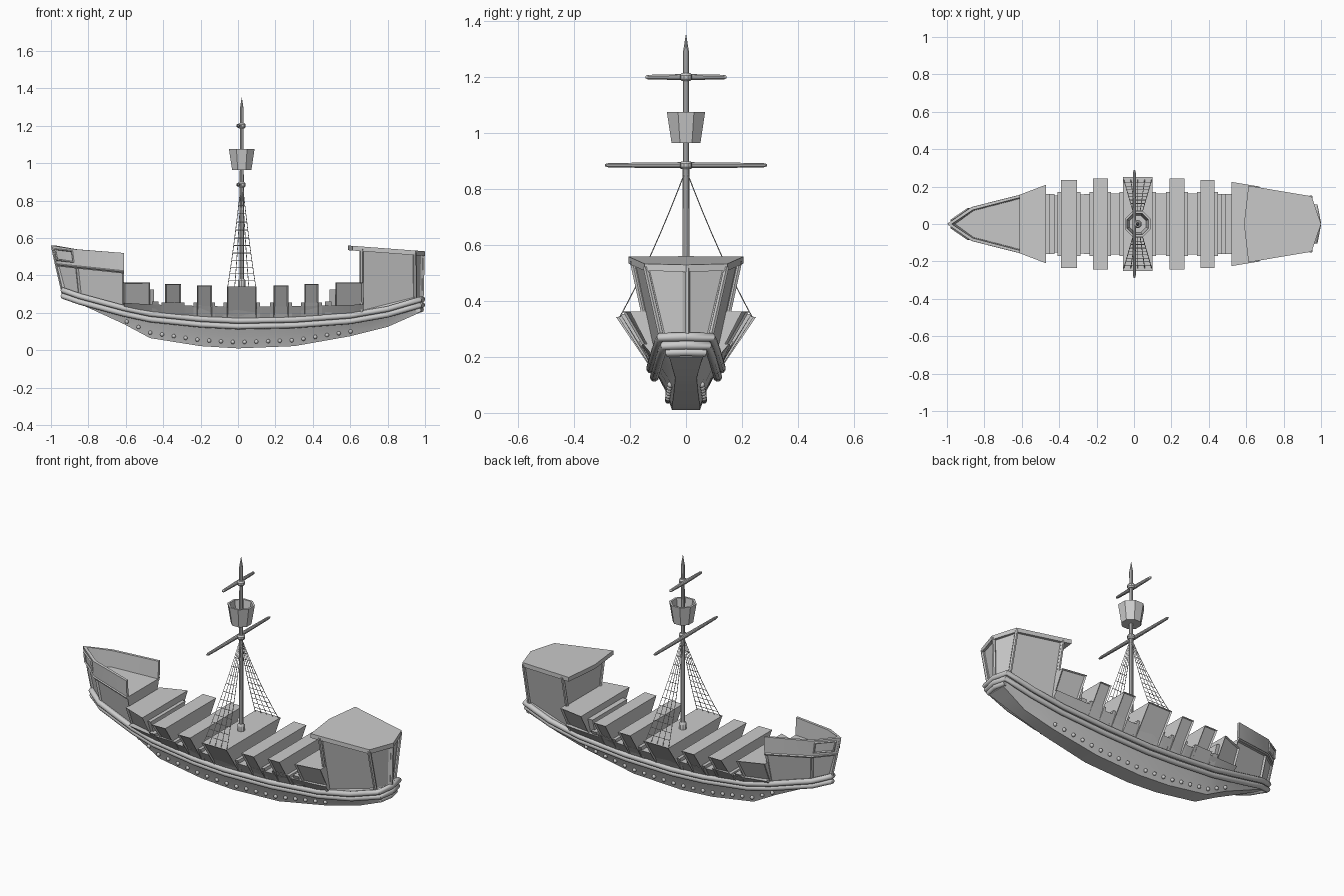
import bpy, bmesh, math
from mathutils import Vector

if "Cube" in bpy.data.objects:
    bpy.data.objects.remove(bpy.data.objects["Cube"])


def finish(ob, angle=30):
    bpy.ops.object.select_all(action='DESELECT')
    ob.select_set(True)
    bpy.context.view_layer.objects.active = ob
    bpy.ops.object.shade_smooth_by_angle(angle=math.radians(angle))
    return ob


def loft(name, rings, closed=False, inset=0):
    """Bridge rings of points; cap the ends unless closed; optionally recess side panels."""
    bm = bmesh.new()
    vs = [[bm.verts.new(p) for p in r] for r in rings]
    n = len(rings[0])
    for a, b in zip(vs, vs[1:] + (vs[:1] if closed else [])):
        for i in range(n):
            j = (i + 1) % n
            bm.faces.new((a[i], a[j], b[j], b[i]))
    if not closed:
        bm.faces.new(vs[0])
        bm.faces.new(vs[-1])
    bmesh.ops.recalc_face_normals(bm, faces=bm.faces)
    if inset:
        fs = [f for f in bm.faces if abs(f.normal.z) < .8 and f.calc_area() > .004
              and (abs(f.normal.y) > .4 or f.normal.x > .5 and abs(f.normal.y) > .1)]
        bmesh.ops.inset_individual(bm, faces=fs, thickness=inset, depth=-.008)
    me = bpy.data.meshes.new(name)
    bm.to_mesh(me)
    bm.free()
    ob = bpy.data.objects.new(name, me)
    bpy.context.collection.objects.link(ob)
    return finish(ob)


def sym(half):
    return half + [(x, -y, z) for x, y, z in reversed(half)]


def lathe(name, prof, n=12, loc=(0, 0, 0), rot=(0, 0, 0)):
    rings = [[(r * math.cos((k + .5) * math.tau / n), r * math.sin((k + .5) * math.tau / n), z)
              for k in range(n)] for r, z in prof]
    ob = loft(name, rings)
    ob.location, ob.rotation_euler = loc, rot
    return ob


def rods(name, paths, r, res=2, cyclic=False):
    cu = bpy.data.curves.new(name, 'CURVE')
    cu.dimensions, cu.bevel_depth, cu.bevel_resolution = '3D', r, res
    cu.use_fill_caps = True
    for path in paths:
        s = cu.splines.new('POLY')
        s.points.add(len(path) - 1)
        s.use_cyclic_u = cyclic
        for p, c in zip(s.points, path):
            p.co = (*c, 1)
    ob = bpy.data.objects.new(name, cu)
    bpy.context.collection.objects.link(ob)
    bpy.ops.object.select_all(action='DESELECT')
    ob.select_set(True)
    bpy.context.view_layer.objects.active = ob
    bpy.ops.object.convert(target='MESH')
    return finish(bpy.context.object, 50)


# Hull lines: x, keel z, keel half-width, wale z, wale half-width
LINES = [(-.935, .29, .006, .335, .008), (-.85, .25, .022, .305, .055), (-.61, .14, .045, .24, .095),
         (-.47, .065, .05, .21, .108), (-.2, .022, .05, .182, .12), (0, .01, .05, .172, .122),
         (.3, .022, .05, .178, .122), (.6, .075, .043, .2, .115), (.8, .125, .038, .235, .105),
         (.97, .2, .06, .285, .088)]


def line(x):
    for a, b in zip(LINES, LINES[1:]):
        if x <= b[0]:
            t = (x - a[0]) / (b[0] - a[0])
            return [p + (q - p) * t for p, q in zip(a, b)][1:]
    return list(LINES[-1][1:])


xs = [-.935, -.9, -.85, -.77, -.69, -.61, -.54, -.47, -.33, -.2, 0, .15, .3, .45, .6, .7, .8, .9, .97]

# Lower hull
rings = []
for x in xs:
    zk, bk, zw, bw = line(x)
    rings.append(sym([(x, bk, zk), (x, bk + (bw - bk) * .3, zk + (zw - zk) * .4), (x, bw, zw)]))
loft("hull", rings)

# Wales wrapping round the hull
for k, (dz, dy) in enumerate([(-.015, .004), (-.045, -.009)]):
    side = [(x, max(.004, line(x)[3] + dy), line(x)[2] + dz) for x in xs]
    path = side + [(.985, 0, .287 + dz)] + [(x, -y, z) for x, y, z in reversed(side)]
    rods("wale_%d" % k, [path], .016, 2, True)
rods("stern_sill", [[(.965, -.07, .215), (.98, 0, .217), (.965, .07, .215)]], .014)

# Rivets along both sides
for i in range(20):
    x = -.595 + i * .063
    zk, bk, zw, bw = line(x)
    f = .2
    for s in (-1, 1):
        bpy.ops.mesh.primitive_uv_sphere_add(segments=10, ring_count=6, radius=.011, location=(
            x, s * (bk + (bw - bk) * .15 + .003), zk + (zw - zk) * f))
        bpy.context.object.name = "rivet"
        finish(bpy.context.object, 60)


# Deck and the flared blocks across it
def block(name, x0, x1, z, w0, w1, inset=0):
    loft(name, [sym([(x, line(x)[3], line(x)[2] - .02), (x, w, z)])
                for x, w in ((x0, w0), (x1, w1))], inset=inset)


loft("deck", [sym([(x, line(x)[3] - .004, line(x)[2] - .02),
                   (x, line(x)[3] + .042, line(x)[2] * .3 + .182)])
              for x in (-.61, -.47, -.2, 0, .3, .6, .67)])
for x0, x1, z, w in [(-.39, -.305, .353, .235), (-.22, -.14, .345, .243), (-.06, .1, .342, .25),
                     (.19, .27, .345, .243), (.355, .43, .353, .235)]:
    block("bulwark_block", x0, x1, z, w, w, .01)
    block("block_ledge", x0 - .018, x1 + .018, .255, .17, .17)
block("fore_block", -.615, -.47, .362, .155, .21, .012)
block("aft_block", .52, .67, .362, .225, .2, .012)
block("fore_step", -.48, -.45, .325, .16, .16)
block("aft_step", .49, .53, .325, .16, .16)
block("fore_low_step", -.46, -.425, .26, .16, .16)
block("aft_low_step", .465, .5, .26, .16, .16)

# Forecastle body, bulwark and trim
lo = [(-.935, .004, .31), (-.85, .055, .285), (-.61, .095, .22)]
hi = [(-.972, .004, .46), (-.865, .082, .447), (-.61, .146, .42)]
loft("forecastle", [sym([a, b]) for a, b in zip(lo, hi)], inset=.014)
half = [[(-.61, .15, .41), (-.61, .156, .52), (-.61, .141, .52), (-.61, .135, .41)],
        [(-.865, .086, .437), (-.87, .09, .54), (-.862, .075, .54), (-.857, .071, .437)],
        [(-.976, 0, .45), (-1, 0, .56), (-.975, 0, .56), (-.955, 0, .45)]]
mir = [[(x, -y, z) for x, y, z in r] for r in half[1::-1]]
loft("fore_bulwark", half + mir)
rods("fore_trim", [[(-.61, s * .15, .42), (-.865, s * .086, .447), (-.974, 0, .46)] for s in (-1, 1)], .006, 0)
rods("stem_post", [[(-.935, 0, .3), (-.97, 0, .45), (-.992, 0, .55)]], .007, 0)
for s in (-1, 1):
    a, b = Vector((-.967, s * .023, .483)), Vector((-.88, s * .081, .472))
    c, d = Vector((-.888, s * .08, .53)), Vector((-.978, s * .018, .54))
    rods("fore_port_frame", [[a, b, c, d]], .006, 0, True)

# Stern castle with recessed panels, posts and roof
lo = [(.66, .118, .2), (.948, .088, .27), (.984, .004, .275)]
hi = [(.66, .192, .542), (.945, .145, .522), (.99, .004, .518)]
loft("stern_castle", [sym([a, b]) for a, b in zip(lo, hi)], inset=.016)
posts = [[lo[2], hi[2]]]
for s in (-1, 1):
    for a, b in zip(lo[:2], hi[:2]):
        posts.append([(a[0], a[1] * s, a[2]), (b[0], b[1] * s, b[2])])
rods("castle_post", posts, .01, 1)
out = [(.588, 0), (.612, .205), (.95, .148), (1, 0), (.95, -.148), (.612, -.205)]
loft("castle_roof", [[(x, y, .56 - (x - .588) * .075 + d) for x, y in out] for d in (-.025, 0)])

# Mast, collars, yards and crow's nest
MX = .02
lathe("mast", [(.013, .33), (.012, .8), (.01, 1.2), (.011, 1.29), (.009, 1.3), (.001, 1.35)], 10, (MX, 0, 0))
lathe("mast_foot", [(.021, .33), (.021, .37), (.014, .382)], 10, (MX, 0, 0))
for z, L in ((.885, .29), (1.2, .145)):
    lathe("yard", [(.004, -L), (.008, -L * .95), (.011, 0), (.008, L * .95), (.004, L)],
          10, (MX - .018, 0, z), (math.pi / 2, 0, 0))
    lathe("yard_collar", [(.016, z - .014), (.022, z - .006), (.022, z + .006), (.016, z + .014)], 10, (MX, 0, 0))
lathe("crows_nest", [(.012, .965), (.056, .965), (.074, 1.075), (.062, 1.075), (.048, .985), (.012, .985)],
      8, (MX, 0, 0))

# Shrouds and ratlines on both sides
def shroud(t, u, s):
    y = .238 * u
    return (MX + (t - .5) * (.012 + .138 * u), s * y, .87 - .53 * u - .1 * u * (1 - u))


ropes = []
for s in (-1, 1):
    for k in range(5):
        ropes.append([shroud(k / 4, i / 8, s) for i in range(9)])
    for i in range(2, 13):
        ropes.append([shroud(0, i / 13, s), shroud(1, i / 13, s)])
rods("rigging", ropes, .0018, 0)
